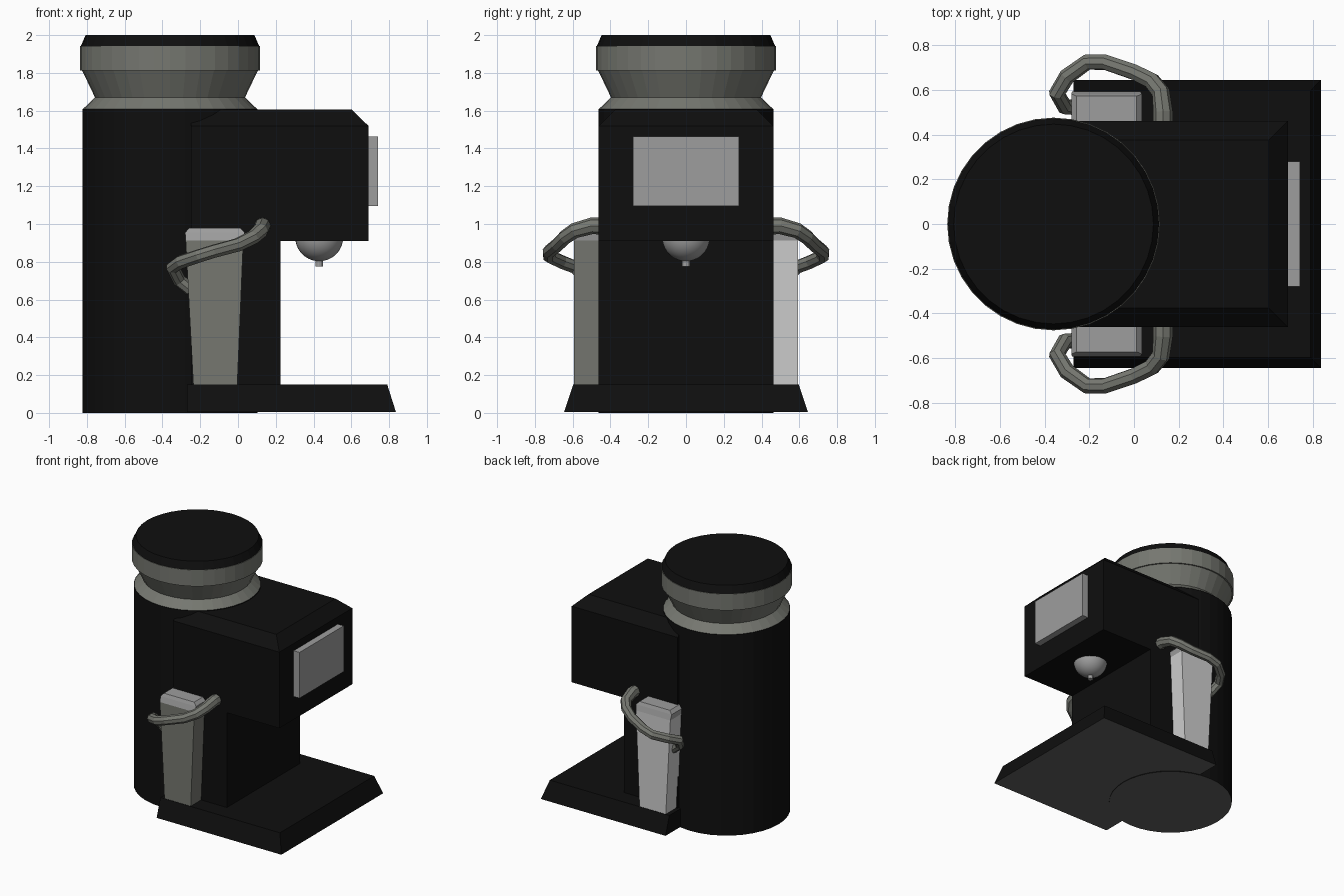
import bpy, bmesh, math
from mathutils import Matrix

if "Cube" in bpy.data.objects:
    bpy.data.objects.remove(bpy.data.objects["Cube"])


def material(name, rgb):
    m = bpy.data.materials.new(name)
    m.diffuse_color = (*rgb, 1)
    m.use_nodes = True
    m.node_tree.nodes["Principled BSDF"].inputs["Base Color"].default_value = m.diffuse_color
    return m


BLACK = material("black", (0.0045, 0.0045, 0.0045))
STEEL = material("green_grey", (0.18, 0.186, 0.163))
GREY = material("mid_grey", (0.34, 0.34, 0.34))
LIGHT = material("light_grey", (0.62, 0.62, 0.62))
UNDER = material("underside_grey", (0.12, 0.12, 0.115))


def add_object(name, bm, mats, rule=None):
    """Finish a bmesh; rule(face) gives the material slot."""
    bmesh.ops.recalc_face_normals(bm, faces=bm.faces)
    bm.normal_update()
    if rule:
        for f in bm.faces:
            f.material_index = rule(f)
    me = bpy.data.meshes.new(name)
    bm.to_mesh(me)
    bm.free()
    for m in mats:
        me.materials.append(m)
    ob = bpy.data.objects.new(name, me)
    bpy.context.collection.objects.link(ob)
    return ob


def loft(name, loops, mats, rule=None):
    """Skin a stack of equal-length point loops and cap both ends."""
    bm = bmesh.new()
    rows = [[bm.verts.new(p) for p in loop] for loop in loops]
    n = len(rows[0])
    for a, b in zip(rows, rows[1:]):
        for i in range(n):
            j = (i + 1) % n
            bm.faces.new((a[i], a[j], b[j], b[i]))
    bm.faces.new(rows[0])
    bm.faces.new(rows[-1])
    return add_object(name, bm, mats, rule)


def rect(z, x0, x1, y0, y1):
    return [(x0, y0, z), (x1, y0, z), (x1, y1, z), (x0, y1, z)]


def circle(z, r, cx, n=36):
    return [(cx + r * math.cos(2 * math.pi * i / n),
             r * math.sin(2 * math.pi * i / n), z) for i in range(n)]


def underside(f):
    return 1 if f.normal.z < -0.9 and f.calc_center_median().z < 0.05 else 0


# Round main column
CX = -0.36
loft("column", [circle(z, 0.463, CX) for z in (0, 1.61)], [BLACK, UNDER], underside)

# Hopper: pinched neck, wide ring and black lid
loft("hopper_neck", [circle(z, r, CX) for z, r in
                     ((1.608, 0.462), (1.67, 0.397), (1.812, 0.465))], [STEEL])
loft("hopper_ring", [circle(z, 0.476, CX) for z in (1.812, 1.942)], [STEEL])
loft("hopper_lid", [circle(z, r, CX) for z, r in ((1.942, 0.472), (2.0, 0.447))], [BLACK])

# Base plate with sloped front, back and right edges
loft("base_plate", [rect(0.005, -0.27, 0.836, -0.645, 0.645),
                    rect(0.15, -0.27, 0.79, -0.597, 0.597)], [BLACK, UNDER], underside)

# Neck block and overhanging chamfered head
loft("neck_block", [rect(z, -0.25, 0.225, -0.462, 0.462) for z in (0.12, 0.95)], [BLACK])
loft("head", [rect(0.91, -0.25, 0.69, -0.462, 0.462),
              rect(1.52, -0.25, 0.69, -0.462, 0.462),
              rect(1.606, -0.25, 0.602, -0.375, 0.375)], [BLACK])

# Screen on the head
loft("screen", [rect(z, 0.68, 0.742, -0.28, 0.28) for z in (1.095, 1.462)], [GREY])

# Domed spout with small tip
bm = bmesh.new()
bmesh.ops.create_uvsphere(bm, u_segments=32, v_segments=20, radius=0.127,
                          matrix=Matrix.Translation((0.43, 0, 0.93)))
dome = add_object("spout_dome", bm, [GREY])
dome.data.shade_smooth()
loft("spout_tip", [circle(z, 0.02, 0.43, 12) for z in (0.775, 0.82)], [GREY])

# Handle path on the back side: x, y, z, radius
HANDLE = [(0.13, 0.455, 0.99, 0.045), (0.13, 0.50, 0.99, 0.044),
          (0.12, 0.59, 0.965, 0.041), (0.08, 0.64, 0.93, 0.039),
          (0.00, 0.68, 0.89, 0.037), (-0.13, 0.724, 0.855, 0.036),
          (-0.21, 0.724, 0.83, 0.036), (-0.30, 0.66, 0.80, 0.037),
          (-0.345, 0.585, 0.77, 0.037), (-0.31, 0.525, 0.70, 0.036),
          (-0.25, 0.52, 0.65, 0.034)]

for side, s, body in (("front", -1, STEEL), ("back", 1, LIGHT)):
    # Tapered side arm with a grey bevelled cap
    loft(side + "_arm",
         [rect(z, x0, x1, s * 0.44, s * y) for z, x0, x1, y in
          ((0.14, -0.236, -0.004, 0.594), (0.912, -0.277, 0.028, 0.594),
           (0.955, -0.28, 0.035, 0.582), (0.98, -0.257, 0.012, 0.572))],
         [body, GREY], lambda f: 1 if f.calc_center_median().z > 0.9 else 0)

    # Curved tube handle
    cu = bpy.data.curves.new(side + "_handle_path", "CURVE")
    cu.dimensions = "3D"
    cu.bevel_depth = 1.0
    cu.bevel_resolution = 2
    cu.use_fill_caps = True
    sp = cu.splines.new("POLY")
    sp.points.add(len(HANDLE) - 1)
    for p, (x, y, z, r) in zip(sp.points, HANDLE):
        p.co = (x, s * y, z, 1)
        p.radius = r
    sp.use_smooth = False
    tmp = bpy.data.objects.new("handle_path", cu)
    bpy.context.collection.objects.link(tmp)
    bpy.context.view_layer.update()
    me = bpy.data.meshes.new_from_object(
        tmp.evaluated_get(bpy.context.evaluated_depsgraph_get()))
    bpy.data.objects.remove(tmp)
    bm = bmesh.new()
    bm.from_mesh(me)
    bpy.data.meshes.remove(me)
    bmesh.ops.remove_doubles(bm, verts=bm.verts, dist=0.0005)
    add_object(side + "_handle", bm, [STEEL], lambda f: 0)
